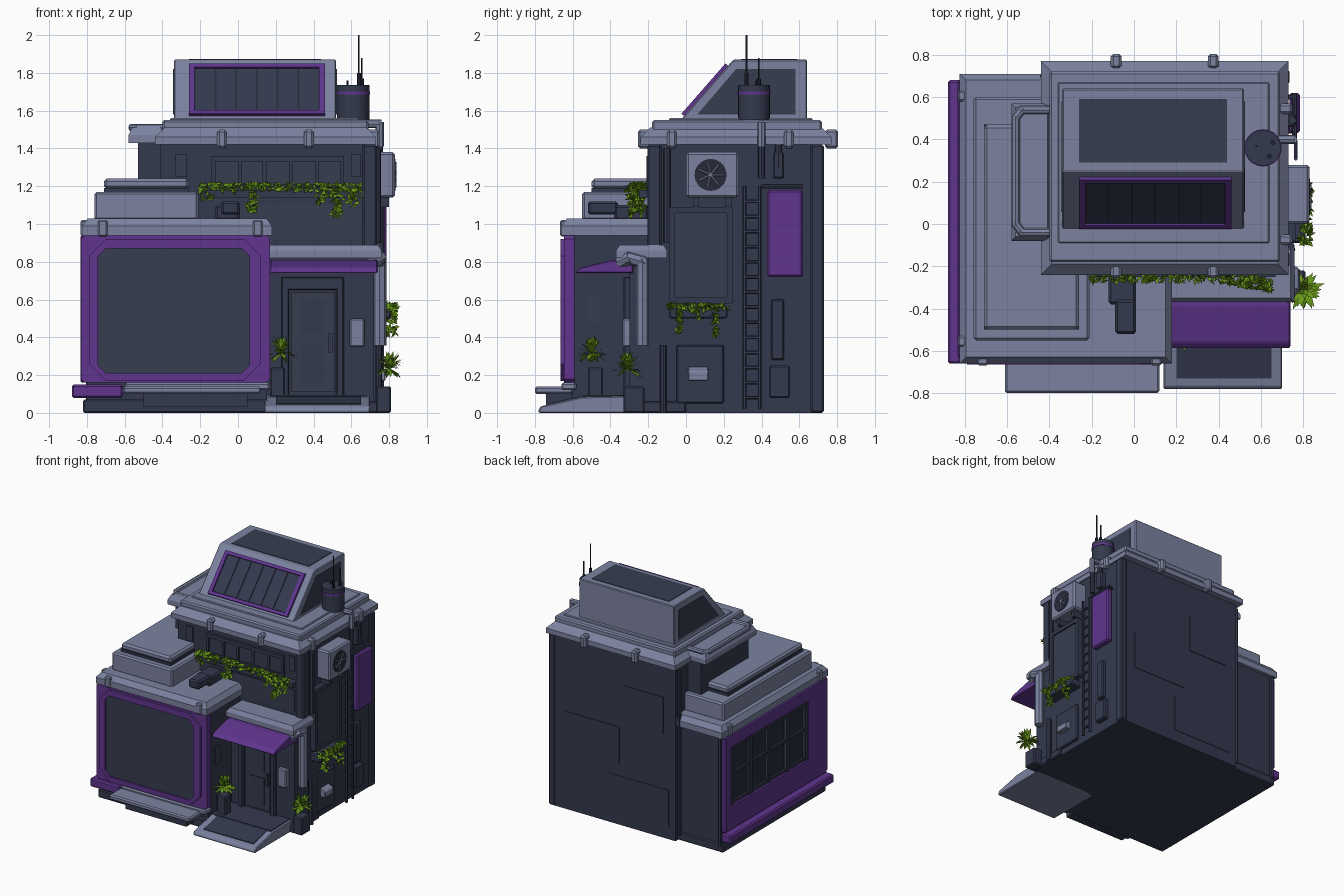
import bpy, bmesh, math, random
from mathutils import Vector
random.seed(4)

def mat(name, c):
    m = bpy.data.materials.new(name)
    m.diffuse_color = (*c, 1)
    return m

DARK = mat("dark slate wall", (0.034, 0.042, 0.076))
DEEP = mat("deep slate", (0.020, 0.024, 0.042))
GLASS = mat("screen slate", (0.038, 0.047, 0.080))
LIGHT = mat("light grey trim", (0.200, 0.226, 0.350))
PURPLE = mat("purple paint", (0.115, 0.036, 0.270))
GREEN = mat("leaf green", (0.145, 0.330, 0.010))

def finish(name, bm, m, bevel=0, smooth=False, recalc=True):
    if recalc:
        bmesh.ops.recalc_face_normals(bm, faces=bm.faces[:])
    me = bpy.data.meshes.new(name)
    bm.to_mesh(me)
    bm.free()
    me.materials.append(m)
    ob = bpy.data.objects.new(name, me)
    bpy.context.collection.objects.link(ob)
    if bevel:
        b = ob.modifiers.new("bevel", 'BEVEL')
        b.width, b.segments = bevel, 1
    if smooth:
        bpy.ops.object.select_all(action='DESELECT')
        ob.select_set(True)
        bpy.context.view_layer.objects.active = ob
        bpy.ops.object.shade_smooth_by_angle(angle=math.radians(40))
    return ob

def add_loft(bm, lo, hi):
    a, b = [bm.verts.new(p) for p in lo], [bm.verts.new(p) for p in hi]
    bm.faces.new(a)
    bm.faces.new(b)
    for i in range(len(a)):
        j = (i + 1) % len(a)
        bm.faces.new((a[i], a[j], b[j], b[i]))

def rect(x0, x1, y0, y1, z):
    return [(x0, y0, z), (x1, y0, z), (x1, y1, z), (x0, y1, z)]

def boxes(name, m, items, bevel=0):
    bm = bmesh.new()
    for x0, x1, y0, y1, z0, z1 in items:
        add_loft(bm, rect(x0, x1, y0, y1, z0), rect(x0, x1, y0, y1, z1))
    return finish(name, bm, m, bevel)

def slab(name, m, x0, x1, y0, y1, z0, z1, z2, c):
    """Block with sloping shoulders: straight z0..z1, chamfer c to z2."""
    bm = bmesh.new()
    add_loft(bm, rect(x0, x1, y0, y1, z0), rect(x0, x1, y0, y1, z1))
    add_loft(bm, rect(x0, x1, y0, y1, z1), rect(x0 + c, x1 - c, y0 + c, y1 - c, z2))
    return finish(name, bm, m)

AX = {'x': lambda u, v, a: (a, u, v), 'y': lambda u, v, a: (u, a, v), 'z': lambda u, v, a: (u, v, a)}

def prism(name, m, pts, axis, a, b, bevel=0):
    bm = bmesh.new()
    add_loft(bm, [AX[axis](u, v, a) for u, v in pts], [AX[axis](u, v, b) for u, v in pts])
    return finish(name, bm, m, bevel)

def octo(x0, x1, z0, z1, c):
    return [(x0 + c, z0), (x1 - c, z0), (x1, z0 + c), (x1, z1 - c),
            (x1 - c, z1), (x0 + c, z1), (x0, z1 - c), (x0, z0 + c)]

def ring(name, m, outer, inner, axis, back, front):
    bm = bmesh.new()
    f = AX[axis]
    loops = [[bm.verts.new(f(u, v, a)) for u, v in p]
             for p, a in ((outer, back), (outer, front), (inner, front), (inner, back))]
    n = len(outer)
    for k in range(4):
        p, q = loops[k], loops[(k + 1) % 4]
        for i in range(n):
            j = (i + 1) % n
            bm.faces.new((p[i], p[j], q[j], q[i]))
    return finish(name, bm, m)

def tubes(name, m, paths, r, sides=8):
    bm = bmesh.new()
    for path in paths:
        ext = r * 0.8 if len(path) > 2 else 0      # overlap at bends only
        for p, q in zip(path, path[1:]):
            p, q = Vector(p), Vector(q)
            d = q - p
            geo = bmesh.ops.create_cone(bm, cap_ends=True, segments=sides, radius1=r, radius2=r, depth=d.length + ext)
            rot = d.to_track_quat('Z', 'Y').to_matrix()
            for v in geo['verts']:
                v.co = rot @ v.co + (p + q) / 2
    return finish(name, bm, m, smooth=True)

# ---- main tower and left wing ----
boxes("tower_body", DARK, [(-0.41, 0.72, -0.19, 0.72, 0, 1.43), (-0.53, -0.4, -0.05, 0.56, 0.9, 1.44)])
boxes("wing_body", DARK, [(-0.80, 0.15, -0.60, 0.68, 0, 0.96)])
boxes("entry_body", DARK, [(0.14, 0.72, -0.30, -0.18, 0, 0.84)])
boxes("base_plinth", DARK, [(-0.82, 0.16, -0.64, 0.69, 0, 0.07), (0.1, 0.74, -0.33, 0.0, 0, 0.06)], 0.008)
slab("wing_cap", LIGHT, -0.825, 0.18, -0.66, 0.71, 0.94, 0.99, 1.03, 0.03)
boxes("wing_cap_clips", LIGHT, [(x, x + 0.05, -0.668, -0.6, 0.935, 1.02) for x in (-0.74, 0.08)]
      + [(-0.833, -0.75, y, y + 0.05, 0.935, 1.02) for y in (-0.58, 0.58)], 0.008)
boxes("wing_roof_block", LIGHT, [(-0.76, -0.21, -0.55, 0.60, 1.02, 1.17)], 0.012)
boxes("wing_roof_step", DARK, [(-0.71, -0.26, -0.50, 0.47, 1.16, 1.19)])
boxes("wing_roof_lid", LIGHT, [(-0.71, -0.26, -0.50, 0.47, 1.185, 1.24)], 0.015)
boxes("roof_vent", DARK, [(-0.12, 0.01, -0.38, -0.2, 1.02, 1.10), (-0.09, 0.01, -0.52, -0.36, 1.05, 1.12)], 0.012)

# ---- tower roof ----
slab("tower_cap", LIGHT, -0.44, 0.73, -0.24, 0.77, 1.42, 1.46, 1.51, 0.05)
boxes("roof_deck", LIGHT, [(-0.40, 0.69, -0.18, 0.72, 1.49, 1.55)], 0.01)
boxes("roof_deck_step", LIGHT, [(-0.36, 0.64, -0.09, 0.67, 1.54, 1.56)], 0.006)
boxes("cap_brackets", LIGHT, [(x, x + 0.05, y, y + 0.07, 1.40, 1.50) for x in (-0.11, 0.35) for y in (-0.255, 0.735)]
      + [(0.68, 0.75, y, y + 0.05, 1.40, 1.50) for y in (-0.1, 0.52)], 0.012)
slab("side_bay_cap", LIGHT, -0.58, -0.39, -0.08, 0.57, 1.43, 1.47, 1.51, 0.02)
tubes("side_bay_pipe", LIGHT, [[(-0.38, -0.04, 1.51), (-0.53, -0.04, 1.51), (-0.56, 0, 1.51),
                              (-0.56, 0.5, 1.51), (-0.53, 0.54, 1.51), (-0.38, 0.54, 1.51)]], 0.02)

# ---- attic skylight ----
prism("attic_shell", LIGHT, [(-0.03, 1.55), (0.25, 1.87), (0.64, 1.87), (0.64, 1.55)], 'x', -0.34, 0.52, 0.006)
for nm, a, b in (("left", -0.344, -0.33), ("right", 0.51, 0.524)):
    prism("attic_side_glass_" + nm, GLASS, [(0.06, 1.58), (0.265, 1.82), (0.58, 1.82), (0.58, 1.58)], 'x', a, b)
boxes("attic_top_glass", GLASS, [(-0.26, 0.44, 0.29, 0.59, 1.86, 1.874)])

def on_slope(name, m, x0, x1, t0, t1, h):
    P = lambda t, k: (-0.03 + 0.28 * t - 0.753 * k, 1.55 + 0.32 * t + 0.659 * k)
    prism(name, m, [P(t0, -0.01), P(t1, -0.01), P(t1, h), P(t0, h)], 'x', x0, x1)

on_slope("slope_glass", DEEP, -0.25, 0.45, 0.1, 0.87, 0.006)
for i, (x0, x1, t0, t1) in enumerate([(-0.26, 0.46, 0.07, 0.13), (-0.26, 0.46, 0.84, 0.90),
                                      (-0.26, -0.23, 0.13, 0.84), (0.43, 0.46, 0.13, 0.84)]):
    on_slope(f"slope_frame_{i}", PURPLE, x0, x1, t0, t1, 0.018)
for i in range(6):
    x = -0.23 + 0.66 * (i + 0.5) / 6
    on_slope(f"slope_pane_{i}", DARK, x - 0.05, x + 0.05, 0.14, 0.83, 0.010)

# ---- roof tank and antennas ----
tubes("roof_tank", DARK, [[(0.61, 0.36, 1.55), (0.61, 0.36, 1.735)]], 0.085, 20)
tubes("tank_band", PURPLE, [[(0.61, 0.36, 1.685), (0.61, 0.36, 1.702)]], 0.0885, 20)
tubes("antennas", DEEP, [[(0.64, 0.32, 1.7), (0.64, 0.32, 2.0)], [(0.655, 0.385, 1.7), (0.655, 0.385, 1.88)],
                         [(0.58, 0.37, 1.7), (0.58, 0.37, 1.76)]], 0.005, 6)
tubes("antenna_feet", DEEP, [[(0.64, 0.32, 1.7), (0.64, 0.32, 1.80)], [(0.655, 0.385, 1.7), (0.655, 0.385, 1.77)]], 0.011, 8)

# ---- front screen ----
ring("screen_frame", PURPLE, octo(-0.83, 0.17, 0.16, 0.94, 0.02), octo(-0.78, 0.10, 0.18, 0.91, 0.09), 'y', -0.59, -0.645)
ring("screen_inner_frame", PURPLE, octo(-0.79, 0.12, 0.17, 0.92, 0.09), octo(-0.74, 0.06, 0.21, 0.87, 0.04), 'y', -0.59, -0.665)
prism("screen", GLASS, octo(-0.75, 0.07, 0.2, 0.88, 0.04), 'y', -0.59, -0.65)
boxes("front_step", LIGHT, [(-0.61, 0.12, -0.80, -0.6, 0.10, 0.14), (-0.60, 0.17, -0.66, -0.58, 0.12, 0.16)], 0.01)
boxes("front_step_base", DARK, [(-0.5, 0.05, -0.74, -0.6, 0.03, 0.10)])

# ---- left side window wall ----
boxes("left_purple_panels", PURPLE, [(-0.835, -0.78, -0.63, 0.68, 0.83, 0.94), (-0.835, -0.78, -0.63, -0.38, 0.16, 0.85),
      (-0.835, -0.78, 0.60, 0.68, 0.3, 0.85), (-0.835, -0.78, -0.63, 0.68, 0.16, 0.36)], 0.008)
boxes("left_purple_ledge", PURPLE, [(-0.88, -0.78, -0.64, 0.68, 0.08, 0.15), (-0.88, -0.61, -0.66, -0.6, 0.08, 0.15)], 0.01)
boxes("left_window_glass", DEEP, [(-0.81, -0.79, -0.38, 0.6, 0.36, 0.83)])
boxes("left_window_bars", DARK, [(-0.835, -0.79, -0.39 + i * 0.24, -0.35 + i * 0.24, 0.36, 0.83) for i in range(5)]
      + [(-0.828, -0.79, -0.38, 0.6, z, z + 0.025) for z in (0.36, 0.6, 0.8)], 0.004)
tubes("rear_downpipe", DARK, [[(-0.79, 0.69, 0.05), (-0.79, 0.69, 0.95)], [(-0.43, 0.70, 0.05), (-0.43, 0.70, 1.4)]], 0.015)
boxes("rear_panels", DARK, [(-0.3, 0.05, 0.71, 0.726, 0.85, 1.15), (0.1, 0.6, 0.71, 0.725, 0.5, 0.8),
      (-0.35, 0.2, 0.71, 0.724, 0.1, 0.4)])

# ---- tower front upper wall ----
boxes("upper_window_frame", DARK, [(-0.14, 0.56, -0.21, -0.18, 1.33, 1.36), (-0.14, 0.56, -0.21, -0.18, 1.19, 1.21),
      (-0.2, 0.67, -0.25, -0.18, 1.14, 1.18)] + [(x, x + 0.02, -0.21, -0.18, 1.2, 1.34) for x in (-0.14, 0, 0.13, 0.27, 0.41, 0.54)])
boxes("upper_window", GLASS, [(-0.12, 0.54, -0.198, -0.18, 1.2, 1.34), (0, 0.65, -0.196, -0.18, 0.92, 1.1)])
boxes("upper_slots", GLASS, [(-0.33, -0.27, -0.20, -0.18, 1.25, 1.37), (0.60, 0.65, -0.20, -0.18, 1.25, 1.37)])
boxes("tower_corner_posts", DARK, [(0.66, 0.735, -0.205, -0.13, 0.88, 1.42), (0.68, 0.735, 0.66, 0.73, 0, 1.42)], 0.01)

# ---- entrance ----
slab("entry_cap", LIGHT, 0.15, 0.76, -0.37, -0.10, 0.82, 0.86, 0.89, 0.02)
prism("awning", PURPLE, [(-0.59, 0.74), (-0.56, 0.77), (-0.39, 0.81), (-0.28, 0.81), (-0.28, 0.74)], 'x', 0.17, 0.74, 0.006)
boxes("door_frame", DARK, [(0.23, 0.27, -0.33, -0.29, 0.06, 0.68), (0.52, 0.56, -0.33, -0.29, 0.06, 0.68),
      (0.23, 0.56, -0.33, -0.29, 0.65, 0.72)], 0.006)
boxes("door", GLASS, [(0.28, 0.51, -0.312, -0.29, 0.11, 0.64)])
boxes("door_panels", DARK, [(0.33, 0.46, -0.318, -0.3, 0.42, 0.6), (0.33, 0.46, -0.318, -0.3, 0.15, 0.37), (0.48, 0.5, -0.33, -0.3, 0.32, 0.42)])
boxes("door_keypad", LIGHT, [(0.59, 0.67, -0.335, -0.29, 0.35, 0.5)], 0.008)
ramp = [(-0.78, 0.015), (-0.77, 0.035), (-0.55, 0.085), (-0.3, 0.09), (-0.3, 0), (-0.78, 0)]
prism("entry_ramp", LIGHT, ramp, 'x', 0.14, 0.70, 0.006)
prism("ramp_mat", DARK, [(-0.73, 0.050), (-0.56, 0.088), (-0.56, 0.07), (-0.73, 0.03)], 'x', 0.20, 0.65)
boxes("ramp_landing", DARK, [(0.17, 0.68, -0.55, -0.3, 0.08, 0.094)])
boxes("wing_side_slot", GLASS, [(0.14, 0.157, -0.52, -0.45, 0.48, 0.62)])
tubes("entry_pipe", LIGHT, [[(0.72, -0.34, 0.80), (0.75, -0.30, 0.82), (0.75, -0.23, 0.80), (0.75, -0.23, 0.37)]], 0.035)
tubes("entry_thin_pipe", DARK, [[(0.745, -0.12, 0), (0.745, -0.12, 0.36)], [(0.74, -0.1, 0.9), (0.74, -0.1, 1.4)]], 0.018)

# ---- right side wall ----
boxes("fan_box", LIGHT, [(0.70, 0.83, 0.0, 0.28, 1.14, 1.38)], 0.012)
tubes("fan_recess", DEEP, [[(0.82, 0.13, 1.26), (0.833, 0.13, 1.26)]], 0.085, 20)
tubes("fan_blades", LIGHT, [[(0.835, 0.13, 1.26), (0.835, 0.13 + 0.068 * math.cos(k * math.tau / 7), 1.26 + 0.068 * math.sin(k * math.tau / 7))]
                            for k in range(7)], 0.006, 6)
boxes("fan_feet", DARK, [(0.71, 0.80, y, y + 0.03, 1.09, 1.15) for y in (0.04, 0.21)])
ring("side_panel_frame", DARK, octo(-0.09, 0.25, 0.58, 1.09, 0.01), octo(-0.06, 0.22, 0.61, 1.06, 0.01), 'x', 0.71, 0.765)
boxes("side_panel", GLASS, [(0.71, 0.752, -0.07, 0.23, 0.6, 1.07)])
boxes("side_planter", DARK, [(0.71, 0.81, -0.09, 0.22, 0.50, 0.56)], 0.008)
tubes("ladder", DARK, [[(0.765, y, 0.02), (0.765, y, 1.2)] for y in (0.31, 0.39)]
      + [[(0.765, 0.31, 0.08 + 0.08 * i), (0.765, 0.39, 0.08 + 0.08 * i)] for i in range(14)], 0.01, 6)
boxes("side_sign", PURPLE, [(0.735, 0.785, 0.43, 0.62, 0.72, 1.18)], 0.01)
tubes("sign_rail", DARK, [[(0.76, 0.4, 1.2), (0.76, 0.62, 1.2)], [(0.72, 0.6, 1.2), (0.76, 0.6, 1.2)],
                          [(0.72, 0.44, 0.75), (0.76, 0.44, 0.75)]], 0.012)
boxes("utility_boxes", DARK, [(0.71, 0.76, 0.44, 0.55, 0.08, 0.25), (0.71, 0.75, 0.45, 0.52, 0.28, 0.6),
      (0.71, 0.765, 0.46, 0.52, 1.24, 1.38), (0.71, 0.74, -0.05, 0.2, 0.05, 0.36)], 0.008)
prism("meter_box", LIGHT, [(0.70, 0.17), (0.78, 0.17), (0.78, 0.22), (0.73, 0.25), (0.70, 0.25)], 'y', 0.01, 0.12, 0.005)
tubes("corner_pipes", LIGHT, [[(0.66, 0.4, 1.53), (0.75, 0.4, 1.53), (0.75, 0.4, 1.42)]], 0.022)
tubes("wall_pipes", DARK, [[(0.75, 0.4, 1.42), (0.75, 0.4, 1.24)], [(0.75, 0.49, 1.42), (0.75, 0.49, 1.3)]], 0.018)

# ---- potted plants ----
boxes("plant_pots", DARK, [(0.73, 0.81, -0.33, -0.22, 0, 0.14), (0.17, 0.25, -0.52, -0.44, 0.07, 0.24)], 0.008)

def plant(name, x, y, z, r, n=44):
    bm = bmesh.new()
    for i in range(n):
        a, up, s = i * 2.4, random.uniform(-0.5, 1.4), random.uniform(0.85, 1.1) * r
        d = Vector((math.cos(a) * math.cos(up), math.sin(a) * math.cos(up), math.sin(up)))
        w = Vector((-math.sin(a), math.cos(a), 0)) * r * 0.13
        o = Vector((x, y, z))
        m, t = o + d * s * 0.6, o + d * s - Vector((0, 0, 0.1 * r))
        v = [bm.verts.new(p) for p in (o - w * 0.4, o + w * 0.4, m + w, t, m - w)]
        bm.faces.new((v[0], v[1], v[2], v[4]))
        bm.faces.new((v[4], v[2], v[3]))
    finish(name, bm, GREEN, recalc=False)

plant("plant_right", 0.80, -0.31, 0.235, 0.10)
plant("plant_door", 0.23, -0.50, 0.315, 0.10)

# ---- hanging vines: leaves scattered along a run, with drooping clumps ----
def vines(name, place, n, drops):
    bm = bmesh.new()
    spots = [(random.random(), random.uniform(-0.015, 0.025)) for _ in range(n)]
    for u, length, count in drops:
        spots += [(u + random.gauss(0, 0.02), -length * random.random()) for _ in range(count)]
    for u, dz in spots:
        c = place(u, dz)
        d = Vector((random.uniform(-1, 1), random.uniform(-1, 1), random.uniform(-1, 0.4))).normalized()
        w = d.orthogonal() * 0.008
        v = [bm.verts.new(p) for p in (c - d * 0.018, c + w, c + d * 0.022, c - w)]
        bm.faces.new(v)
    finish(name, bm, GREEN, recalc=False)

vines("front_vines", lambda u, dz: Vector((-0.2 + 0.85 * u, -0.215 - random.random() * 0.06 - max(0, u - 0.7) * 0.15, 1.19 + dz)), 300,
      [(0.04, 0.06, 25), (0.33, 0.13, 50), (0.75, 0.08, 30), (0.85, 0.15, 60), (0.95, 0.1, 30)])
vines("side_vines", lambda u, dz: Vector((0.78 + random.random() * 0.06, -0.1 + 0.32 * u, 0.555 + dz)), 120,
      [(0.2, 0.14, 40), (0.8, 0.15, 45), (0.5, 0.06, 20)])
